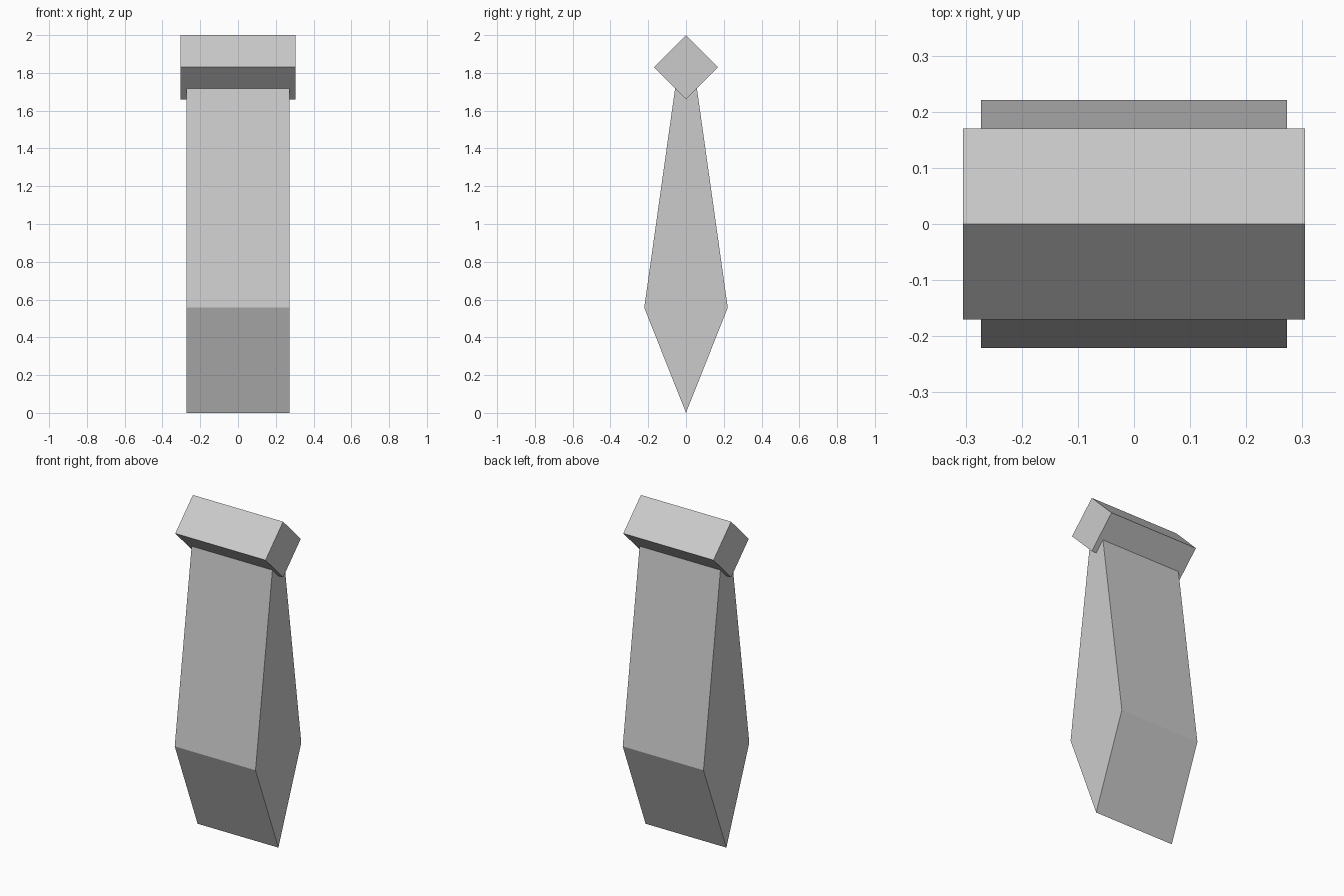
import bpy, bmesh

if "Cube" in bpy.data.objects:
    bpy.data.objects.remove(bpy.data.objects["Cube"])


def prism(name, profile, half_width):
    """Extrude a (y, z) profile along x, centred on x = 0."""
    bm = bmesh.new()
    face = bm.faces.new([bm.verts.new((-half_width, y, z)) for y, z in profile])
    result = bmesh.ops.extrude_face_region(bm, geom=[face])
    moved = [v for v in result["geom"] if isinstance(v, bmesh.types.BMVert)]
    bmesh.ops.translate(bm, verts=moved, vec=(2 * half_width, 0, 0))
    bmesh.ops.recalc_face_normals(bm, faces=bm.faces)
    mesh = bpy.data.meshes.new(name)
    bm.to_mesh(mesh)
    bm.free()
    obj = bpy.data.objects.new(name, mesh)
    bpy.context.collection.objects.link(obj)
    return obj


# Tapered body: pointed at the bottom, narrowing up into the cap bar
prism("tapered_body",
      [(0, 0), (0.221, 0.557), (0.042, 1.83), (-0.042, 1.83), (-0.221, 0.557)],
      0.273)

# Square bar turned on its edge, across the top
r, zc = 0.17, 1.83
prism("cap_bar", [(0, zc - r), (r, zc), (0, zc + r), (-r, zc)], 0.305)
